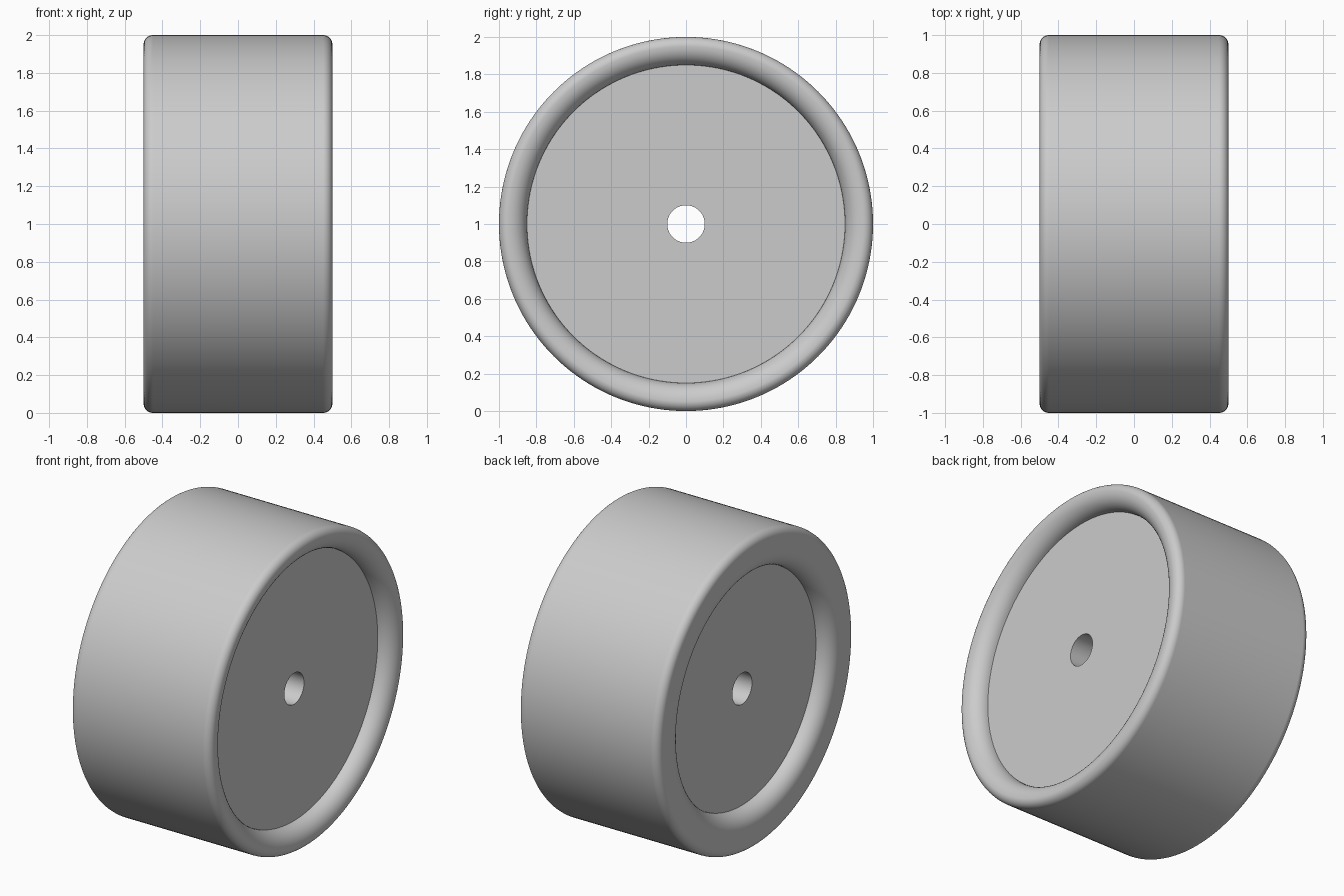
import bpy
import bmesh
import math
from mathutils import Vector

cube = bpy.data.objects.get("Cube")
if cube:
    bpy.data.objects.remove(cube, do_unlink=True)

HALF_WIDTH = 0.5
RADIUS = 1.0
OUTER_ROUND = 0.05
INNER_ROUND = 0.1
BORE = 0.1
STEPS = 10
SEGMENTS = 160


def arc(cx, cr, size, start, end):
    """Points (x, radius) on a quarter arc; angles in degrees."""
    angles = [math.radians(start + (end - start) * i / STEPS) for i in range(STEPS + 1)]
    return [(cx + size * math.cos(a), cr + size * math.sin(a)) for a in angles]


def side_profile(recess_radius):
    """Half section of one side, from the bore out to the tread."""
    lip = arc(HALF_WIDTH - INNER_ROUND, recess_radius + INNER_ROUND, INNER_ROUND, -90, 0)
    edge = arc(HALF_WIDTH - OUTER_ROUND, RADIUS - OUTER_ROUND, OUTER_ROUND, 0, 90)
    # Leave out the shared point where the two roundings meet
    if abs(lip[-1][1] - edge[0][1]) < 1e-5:
        edge = edge[1:]
    return [(HALF_WIDTH - INNER_ROUND, BORE)] + lip + edge


# Closed section: narrow full-round lip on +x, wider flat lip on -x
left_side = side_profile(0.85)
right_side = [(-x, r) for x, r in reversed(side_profile(0.75))]
profile = left_side + right_side

# Revolve the section around the x axis
bm = bmesh.new()
rings = []
for s in range(SEGMENTS):
    a = 2 * math.pi * s / SEGMENTS
    rings.append([bm.verts.new(Vector((x, r * math.cos(a), r * math.sin(a)))) for x, r in profile])
count = len(profile)
for s in range(SEGMENTS):
    here, there = rings[s], rings[(s + 1) % SEGMENTS]
    for i in range(count):
        j = (i + 1) % count
        bm.faces.new((here[i], here[j], there[j], there[i]))
bmesh.ops.recalc_face_normals(bm, faces=bm.faces[:])
mesh = bpy.data.meshes.new("wheel")
bm.to_mesh(mesh)
bm.free()

wheel = bpy.data.objects.new("wheel", mesh)
wheel.location.z = RADIUS
bpy.context.collection.objects.link(wheel)

# Single grey material
grey = bpy.data.materials.new("light_grey")
grey.use_nodes = True
colour = (0.6, 0.6, 0.6, 1.0)
grey.diffuse_color = colour
for node in grey.node_tree.nodes:
    if node.type == 'BSDF_PRINCIPLED':
        node.inputs["Base Color"].default_value = colour
mesh.materials.append(grey)

# Smooth shading with crisp recess and bore edges
bpy.ops.object.select_all(action='DESELECT')
wheel.select_set(True)
bpy.context.view_layer.objects.active = wheel
bpy.ops.object.shade_smooth_by_angle(angle=math.radians(30))
weighted = wheel.modifiers.new("even_shading", 'WEIGHTED_NORMAL')
weighted.keep_sharp = True
